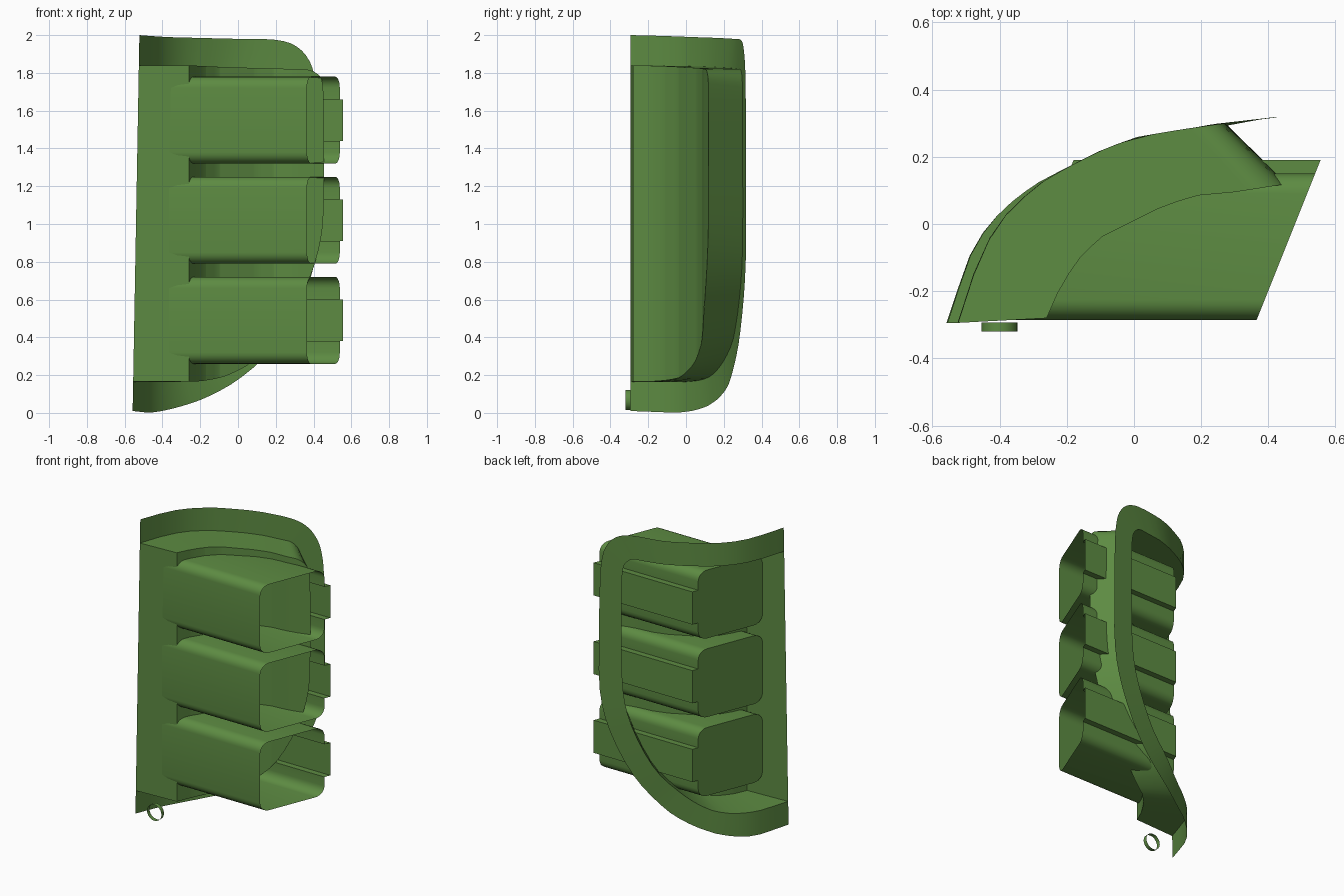
import bpy, bmesh, math
from mathutils import Vector

if "Cube" in bpy.data.objects:
    bpy.data.objects.remove(bpy.data.objects["Cube"])

mat = bpy.data.materials.new("green")
mat.diffuse_color = (0.11, 0.26, 0.055, 1)
mat.use_nodes = True
mat.node_tree.nodes["Principled BSDF"].inputs["Base Color"].default_value = mat.diffuse_color


def make(name, verts, faces, angle=35):
    me = bpy.data.meshes.new(name)
    me.from_pydata(verts, [], faces)
    bm = bmesh.new()
    bm.from_mesh(me)
    bmesh.ops.remove_doubles(bm, verts=bm.verts, dist=0.0005)
    bmesh.ops.recalc_face_normals(bm, faces=bm.faces)
    bm.to_mesh(me)
    bm.free()
    ob = bpy.data.objects.new(name, me)
    bpy.context.collection.objects.link(ob)
    me.materials.append(mat)
    bpy.ops.object.select_all(action='DESELECT')
    ob.select_set(True)
    bpy.context.view_layer.objects.active = ob
    bpy.ops.object.shade_smooth_by_angle(angle=math.radians(angle))
    return ob


def lerp(table, x):
    for (x0, y0), (x1, y1) in zip(table, table[1:]):
        if x <= x1:
            break
    x = min(max(x, table[0][0]), table[-1][0])
    return y0 + (y1 - y0) * (x - x0) / (x1 - x0)


def smooth(pts, n=3):
    p = [Vector(q) for q in pts]
    p = [2 * p[0] - p[1]] + p + [2 * p[-1] - p[-2]]
    out = []
    for a, b, c, d in zip(p, p[1:], p[2:], p[3:]):
        for i in range(n):
            t = i / n
            out.append(0.5 * (2 * b + (c - a) * t + (2 * a - 5 * b + 4 * c - d) * t * t
                              + (3 * b - a - 3 * c + d) * t ** 3))
    return out + [p[-2]]


def loft(a, b):
    n = len(a)
    return a + b, [(i, i + 1, n + i + 1, n + i) for i in range(n - 1)]


# plan curves of the outer skin and of the recessed floor
SKIN = [(-.56, -.30), (-.495, -.10), (-.44, 0), (-.38, .065), (-.30, .13), (-.21, .18),
        (-.12, .225), (-.02, .26), (.10, .28), (.20, .295), (.42, .32)]
FLOOR = [(-.26, -.28), (-.22, -.19), (-.17, -.11), (-.10, -.04), (0, .01), (.09, .055),
         (.19, .085), (.30, .095), (.46, .12)]


def on_skin(p):
    x, z = p
    low = max(0, 1 - z / .9) ** 2 * .045 * min(1, max(0, (x + .56) / .6))
    return (x, lerp(SKIN, x - .018 * z) - low, z)


def on_floor(p):
    return (p[0], lerp(FLOOR, p[0]), p[1])


# matching front outlines (x, z), from lower left round to upper left
outer = smooth([(-.558, .01), (-.45, .003), (-.30, .035), (-.15, .09), (.02, .19), (.20, .36),
                (.35, .62), (.42, .89), (.425, 1.3), (.42, 1.6), (.41, 1.75), (.38, 1.86),
                (.31, 1.94), (.20, 1.975), (0, 1.98), (-.2, 1.985), (-.38, 1.99), (-.522, 2.0)])
inner = smooth([(-.555, .165), (-.45, .163), (-.32, .18), (-.21, .225), (-.09, .31), (.065, .45),
                (.20, .69), (.26, .93), (.27, 1.3), (.27, 1.6), (.265, 1.70), (.25, 1.77),
                (.20, 1.815), (.12, 1.82), (-.05, 1.825), (-.22, 1.83), (-.38, 1.835), (-.525, 1.84)])
inset = smooth([(-.26, .165), (-.20, .168), (-.10, .185), (-.02, .215), (.08, .275), (.23, .43),
                (.37, .69), (.445, .96), (.455, 1.3), (.455, 1.6), (.45, 1.72), (.435, 1.78),
                (.38, 1.815), (.30, 1.82), (.13, 1.825), (-.05, 1.83), (-.16, 1.835), (-.26, 1.84)])

# rim band following the skin
make("rim_band", *loft([on_skin(p) for p in outer], [on_skin(p) for p in inner]))

# recess walls, closed along the straight left side
v, f = loft([on_skin(p) for p in inner], [on_floor(p) for p in inset])
n = len(inner)
f.append((0, n, 2 * n - 1, n - 1))
make("recess_wall", v, f)

# curved recess floor, in columns between lower and upper outline
half = max(range(n), key=lambda i: inset[i][0])
lower = [tuple(p) for p in inset[:half + 1]]
upper = [tuple(p) for p in inset[half:]][::-1]
xs = sorted({round(p[0], 4) for p in inset} | {p[0] for p in FLOOR[1:-1]})
make("recess_floor", *loft([on_floor((x, lerp(lower, x))) for x in xs],
                           [on_floor((x, lerp(upper, x))) for x in xs]))


# lamp tubes: rounded box section with a back rib, slanted ends, closed on the left
def lamp_tube(name, zc):
    sec = []
    r, y0, y1, h = .06, -.285, .15, .23
    for cy, cz, a0 in ((y1 - r, h - r, 0), (y0 + r, h - r, 90),
                       (y0 + r, -h + r, 180), (y1 - r, -h + r, 270)):
        for i in range(7):
            a = math.radians(a0 + 15 * i)
            sec.append((cy + r * math.cos(a), cz + r * math.sin(a)))
    sec += [(y1, -.11), (.19, -.11), (.19, .11), (y1, .11)]
    sec.append(sec[0])
    left = [(-.37 + .4 * (y - y0), y, zc + z) for y, z in sec]
    right = [(.365 + .4 * (y - y0), y, zc + z) for y, z in sec]
    v, f = loft(left, right)
    f.append(tuple(range(len(sec) - 1)))
    make(name, v, f)


for i, zc in enumerate((.49, 1.02, 1.55)):
    lamp_tube(f"lamp_tube_{i + 1}", zc)

# small open ring at the lower left
circle = [(math.cos(math.tau * i / 20), math.sin(math.tau * i / 20)) for i in range(21)]
make("mount_ring", *loft([(-.40 + .054 * c, -.32, .068 + .054 * s) for c, s in circle],
                         [(-.40 + .054 * c, -.293, .068 + .054 * s) for c, s in circle]))
